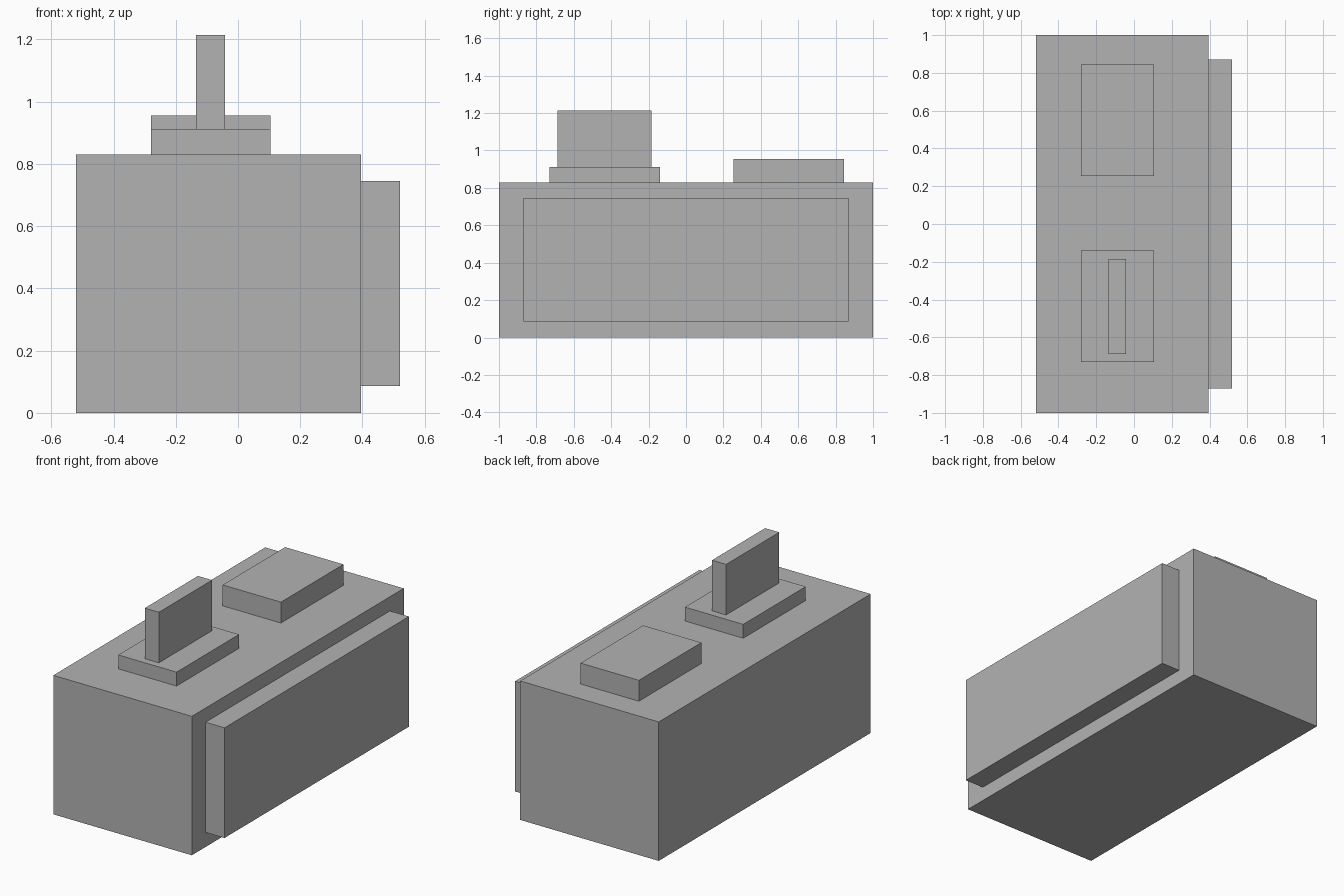
import bpy
from mathutils import Vector

# Remove the default cube
if "Cube" in bpy.data.objects:
    bpy.data.objects.remove(bpy.data.objects["Cube"], do_unlink=True)

# Single grey material
grey = bpy.data.materials.new("plain_grey")
grey.use_nodes = True
colour = (0.45, 0.45, 0.45, 1)
grey.diffuse_color = colour
grey.node_tree.nodes["Principled BSDF"].inputs["Base Color"].default_value = colour


def box(name, low, high):
    """Add a box spanning two opposite corners."""
    low, high = Vector(low), Vector(high)
    bpy.ops.mesh.primitive_cube_add(size=1, location=(low + high) / 2)
    part = bpy.context.object
    part.name = name
    part.scale = high - low
    bpy.ops.object.transform_apply(location=False, rotation=False, scale=True)
    part.data.materials.append(grey)
    return part


TOP = 0.83    # top of the main body
SIDE = 0.395  # left side of the main body

# Main body with a raised panel on its left side
box("main_body", (-0.52, -1, 0), (SIDE, 1, TOP))
box("side_panel", (SIDE, -0.87, 0.087), (0.52, 0.87, 0.745))

# Upright handle on its base plate
box("handle_base", (-0.28, -0.73, TOP), (0.105, -0.14, 0.913))
box("upright_handle", (-0.135, -0.687, 0.913), (-0.042, -0.185, 1.215))

# Raised block at the back
box("rear_block", (-0.28, 0.255, TOP), (0.105, 0.845, 0.955))
